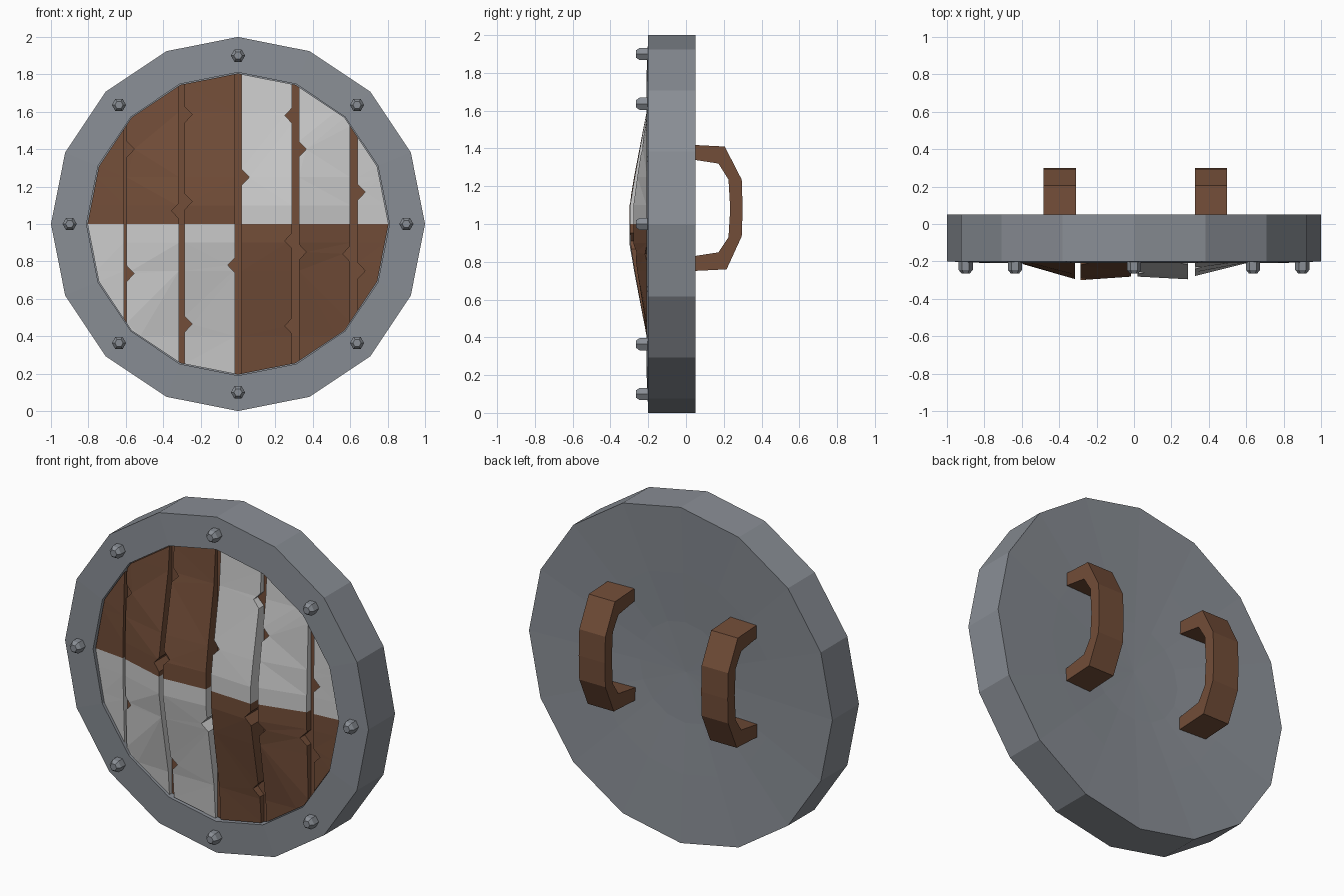
import bpy, bmesh, math
from mathutils import Vector

if "Cube" in bpy.data.objects:
    bpy.data.objects.remove(bpy.data.objects["Cube"])


def material(name, rgb):
    m = bpy.data.materials.new(name)
    m.diffuse_color = (*rgb, 1)
    m.use_nodes = True
    m.node_tree.nodes["Principled BSDF"].inputs["Base Color"].default_value = m.diffuse_color
    return m


BROWN = material("brown_wood", (0.17, 0.075, 0.04))
WHITE = material("pale_paint", (0.52, 0.52, 0.52))
METAL = material("grey_metal", (0.25, 0.27, 0.30))


def finish(bm, name, mats):
    bmesh.ops.remove_doubles(bm, verts=bm.verts[:], dist=1e-5)
    bmesh.ops.recalc_face_normals(bm, faces=bm.faces[:])
    me = bpy.data.meshes.new(name)
    bm.to_mesh(me)
    bm.free()
    for m in mats:
        me.materials.append(m)
    ob = bpy.data.objects.new(name, me)
    bpy.context.collection.objects.link(ob)
    return ob


def lathe(name, profile, sides, mat, cx=0.0, cz=1.0):
    """Spin (radius, y) points around an axis parallel to y."""
    bm = bmesh.new()
    rings = []
    for r, y in profile:
        if r == 0:
            rings.append([bm.verts.new((cx, y, cz))] * sides)
            continue
        rings.append([bm.verts.new((cx + r * math.cos(i * math.tau / sides), y,
                                    cz + r * math.sin(i * math.tau / sides)))
                      for i in range(sides)])
    for a, b in zip(rings, rings[1:]):
        for i in range(sides):
            j = (i + 1) % sides
            quad = list(dict.fromkeys((a[i], a[j], b[j], b[i])))
            bm.faces.new(quad)
    return finish(bm, name, [mat])


def interp(knots, t):
    for (a, va), (b, vb) in zip(knots, knots[1:]):
        if t <= b:
            return va + (vb - va) * max(0, t - a) / (b - a)
    return knots[-1][1]


# Metal body with shallow concave back, and the wooden backing board
lathe("shield_body", [(0, 0.0), (0.3, 0.008), (0.6, 0.027), (1, 0.05), (1, -0.2),
                      (0.81, -0.208), (0.81, -0.16), (0, -0.16)], 16, METAL)
lathe("backing_board", [(0, -0.15), (0.805, -0.15), (0.805, -0.17), (0, -0.17)], 16, BROWN)

# Rim studs
for i in range(8):
    a = i * math.tau / 8
    lathe(f"rim_stud_{i + 1}", [(0, -0.19), (0.038, -0.19), (0.038, -0.245),
                                (0.022, -0.265), (0, -0.265)], 6, METAL,
          0.9 * math.cos(a), 1 + 0.9 * math.sin(a))

# Domed planks: bulge across x and along z
GX = [(-0.81, 0), (-0.61, 0.2), (-0.595, 0.22), (-0.315, 0.95), (-0.285, 1), (-0.015, 0.83),
      (0.02, 0.83), (0.29, 0.96), (0.325, 0.8), (0.6, 0.18), (0.64, 0.14), (0.81, 0)]
GZ = [(0, 1), (0.1, 1), (0.25, 0.77), (0.6, 0.16), (0.81, 0)]

# Left edge, right edge, left chips (z), right chips (z)
PLANKS = [
    (-0.85, -0.61, [], []),
    (-0.595, -0.315, [1.40, 0.735], [1.07]),
    (-0.285, -0.015, [1.585, 1.12, 0.465], [0.78]),
    (0.02, 0.29, [1.25], [1.58, 0.91, 0.455]),
    (0.325, 0.60, [1.40, 0.85], [0.84]),
    (0.64, 0.85, [1.17, 0.75], []),
]


def edge(x, chips, d):
    pts = [(x, 0.1)]
    for z in sorted(chips):
        pts += [(x, z - 0.042), (x + d, z), (x, z + 0.042)]
    return pts + [(x, 1.9)]


def plank(n, x0, x1, left, right):
    bm = bmesh.new()
    outline = edge(x1, right, -0.04) + edge(x0, left, 0.04)[::-1]
    bm.faces.new([bm.verts.new((x, 0, z)) for x, z in outline])

    def cut(co, no, clear):
        bmesh.ops.bisect_plane(bm, geom=bm.verts[:] + bm.edges[:] + bm.faces[:],
                               plane_co=co, plane_no=no, clear_outer=clear)

    # trim to the 16-sided opening, then split into bands
    for i in range(16):
        a = (i + 0.5) * math.tau / 16
        no = Vector((math.cos(a), 0, math.sin(a)))
        cut(no * 0.805 * math.cos(math.pi / 16) + Vector((0, 0, 1)), no, True)
    for dz in (-0.6, -0.25, -0.1, 0, 0.1, 0.25, 0.6):
        cut(Vector((0, 0, 1 + dz)), Vector((0, 0, 1)), False)
    bmesh.ops.triangulate(bm, faces=bm.faces[:])
    ext = bmesh.ops.extrude_face_region(bm, geom=bm.faces[:], use_keep_orig=True)
    for v in [g for g in ext["geom"] if isinstance(g, bmesh.types.BMVert)]:
        v.co.y = -0.19 - 0.11 * interp(GX, v.co.x) * interp(GZ, abs(v.co.z - 1))
    for v in bm.verts:
        if v.co.y == 0:
            v.co.y = -0.168
    for f in bm.faces:
        c = f.calc_center_median()
        f.material_index = 1 if (c.z > 1) == ((x0 + x1) > 0) else 0
    finish(bm, f"plank_{n}", [BROWN, WHITE])


for n, p in enumerate(PLANKS, 1):
    plank(n, *p)

# Back handles: angular strap profile in (y, z)
OUTER = [(0.01, 1.42), (0.205, 1.41), (0.295, 1.235), (0.3, 1.08), (0.295, 0.935),
         (0.215, 0.76), (0.01, 0.75)]
INNER = [(0.01, 1.345), (0.172, 1.32), (0.225, 1.235), (0.234, 1.08), (0.225, 0.93),
         (0.172, 0.85), (0.01, 0.825)]
for name, x0, x1 in (("left_handle", -0.485, -0.31), ("right_handle", 0.325, 0.497)):
    bm = bmesh.new()
    loops = [[bm.verts.new((x, y, z)) for x, (y, z) in
              ((x0, o), (x1, o), (x1, i), (x0, i))] for o, i in zip(OUTER, INNER)]
    for a, b in zip(loops, loops[1:]):
        for k in range(4):
            bm.faces.new((a[k], a[(k + 1) % 4], b[(k + 1) % 4], b[k]))
    bm.faces.new(loops[0])
    bm.faces.new(loops[-1])
    finish(bm, name, [BROWN])
